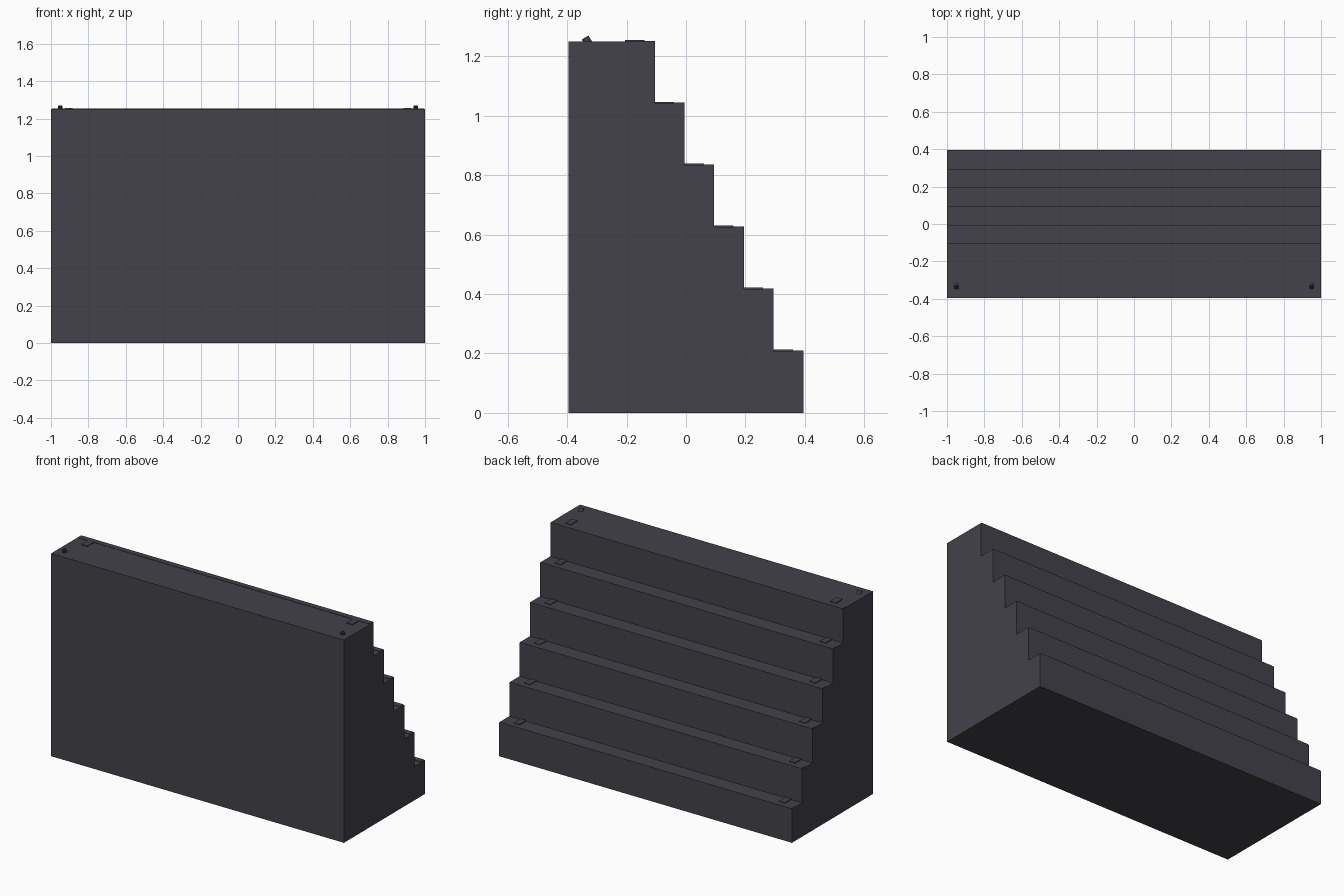
import bpy, bmesh, math
from mathutils import Matrix, Vector

if "Cube" in bpy.data.objects:
    bpy.data.objects.remove(bpy.data.objects["Cube"])

STEPS, RISE, RUN = 6, 0.2085, 0.1
BACK, FRONT = 0.395, -0.395


def material(name, color):
    m = bpy.data.materials.new(name)
    m.use_nodes = True
    m.diffuse_color = (*color, 1)
    m.node_tree.nodes["Principled BSDF"].inputs["Base Color"].default_value = (*color, 1)
    return m


charcoal = material("charcoal", (0.056, 0.054, 0.069))
black = material("lens black", (0.012, 0.012, 0.015))


def finish(name, bm, *mats):
    bmesh.ops.recalc_face_normals(bm, faces=bm.faces)
    mesh = bpy.data.meshes.new(name)
    bm.to_mesh(mesh)
    bm.free()
    for m in mats:
        mesh.materials.append(m)
    obj = bpy.data.objects.new(name, mesh)
    bpy.context.collection.objects.link(obj)
    return obj


def box(name, lo, hi):
    bm = bmesh.new()
    bmesh.ops.create_cube(bm, size=1)
    lo, hi = Vector(lo), Vector(hi)
    size = hi - lo
    bm.transform(Matrix.Translation((lo + hi) / 2) @ Matrix.Diagonal((*size, 1)))
    return finish(name, bm, charcoal)


# Solid stair block: stepped profile swept across the width
profile = [(FRONT, 0), (BACK, 0)]
for i in range(STEPS):
    edge = BACK - i * RUN
    inner = edge - RUN if i < STEPS - 1 else FRONT
    profile += [(edge, (i + 1) * RISE), (inner, (i + 1) * RISE)]
bm = bmesh.new()
face = bm.faces.new([bm.verts.new((-1, y, z)) for y, z in profile])
swept = bmesh.ops.extrude_face_region(bm, geom=[face])
bmesh.ops.translate(bm, vec=(2, 0, 0),
                    verts=[v for v in swept["geom"] if isinstance(v, bmesh.types.BMVert)])
finish("stair_block", bm, charcoal)

# Thin nosing strip and a pair of small tabs on every tread
for i in range(STEPS):
    edge, top = BACK - i * RUN, (i + 1) * RISE
    box(f"nosing_{i + 1}", (-0.995, edge - 0.035, top - 0.01), (0.995, edge, top + 0.002))
    for side, label in ((-1, "right"), (1, "left")):
        x = side * 0.905
        box(f"tab_{label}_{i + 1}", (x - 0.02, edge - 0.1, top - 0.01),
            (x + 0.02, edge - 0.035, top + 0.005))

# Small tilted round lamps on the front corners of the top
for side, label in ((-1, "right"), (1, "left")):
    bm = bmesh.new()
    bmesh.ops.create_cone(bm, cap_ends=True, segments=16, radius1=0.013, radius2=0.013, depth=0.03)
    for f in bm.faces:
        f.material_index = int(f.normal.z > 0.9)
    bm.transform(Matrix.Translation((side * 0.95, -0.332, 1.251)) @ Matrix.Rotation(math.radians(32), 4, "X"))
    finish(f"lamp_{label}", bm, charcoal, black)
